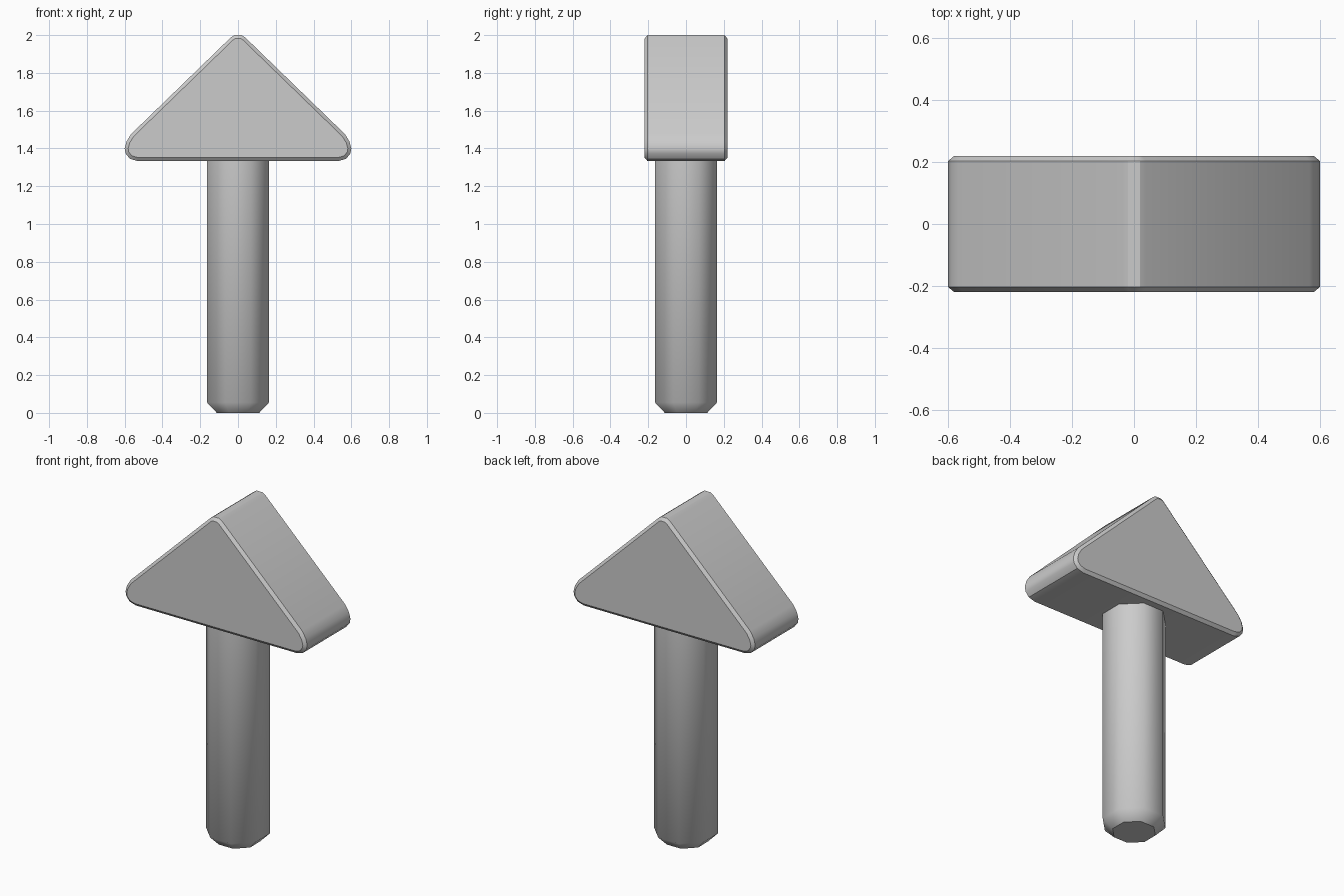
import bpy, bmesh
from math import pi, cos, sin, radians

if "Cube" in bpy.data.objects:
    bpy.data.objects.remove(bpy.data.objects["Cube"])


def finish(bm, name, angle):
    bmesh.ops.recalc_face_normals(bm, faces=bm.faces)
    mesh = bpy.data.meshes.new(name)
    bm.to_mesh(mesh)
    bm.free()
    ob = bpy.data.objects.new(name, mesh)
    bpy.context.collection.objects.link(ob)
    bpy.ops.object.select_all(action='DESELECT')
    ob.select_set(True)
    bpy.context.view_layer.objects.active = ob
    bpy.ops.object.shade_smooth_by_angle(angle=radians(angle))
    return ob


def loft(bm, rings):
    # Skin closed rings of points and cap both ends; returns the caps
    rows = [[bm.verts.new(p) for p in ring] for ring in rings]
    n = len(rows[0])
    for a, b in zip(rows, rows[1:]):
        for i in range(n):
            j = (i + 1) % n
            bm.faces.new((a[i], a[j], b[j], b[i]))
    return [bm.faces.new(rows[0]), bm.faces.new(rows[-1])]


# Handle: eight-sided post with a chamfered foot
def octagon(apothem, z):
    r = apothem / cos(pi / 8)
    return [(r * cos(pi / 8 + k * pi / 4), r * sin(pi / 8 + k * pi / 4), z)
            for k in range(8)]


bm = bmesh.new()
loft(bm, [octagon(0.112, 0), octagon(0.164, 0.055), octagon(0.164, 1.345)])
finish(bm, "handle", 45.5)

# Head: rounded triangular block with bevelled front and back rims
half = [(0.02, 2.0), (0.038, 1.988), (0.567, 1.475), (0.59, 1.437), (0.6, 1.4),
        (0.595, 1.373), (0.572, 1.345), (0.53, 1.333)]
outline = half + [(-x, z) for x, z in reversed(half)]

bm = bmesh.new()
caps = loft(bm, [[(x, y, z) for x, z in outline] for y in (-0.204, 0.204)])
bmesh.ops.recalc_face_normals(bm, faces=bm.faces)
bmesh.ops.inset_individual(bm, faces=caps, thickness=0.018, depth=0.015,
                           use_even_offset=True)
finish(bm, "head", 30)
